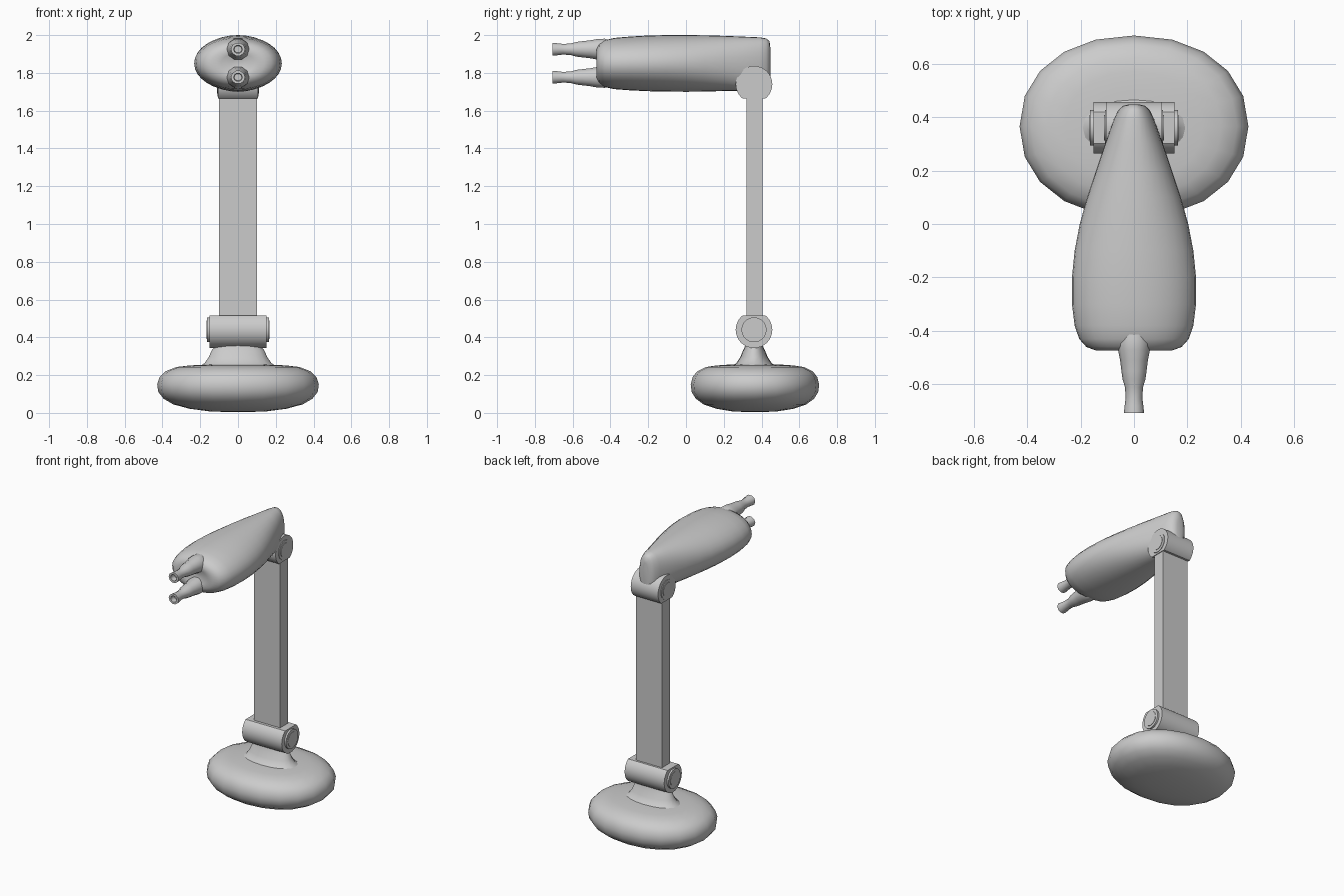
import bpy, bmesh, math

if "Cube" in bpy.data.objects:
    bpy.data.objects.remove(bpy.data.objects["Cube"])

grey = bpy.data.materials.new("soft grey")
grey.diffuse_color = (0.6, 0.6, 0.6, 1)
grey.use_nodes = True
grey.node_tree.nodes["Principled BSDF"].inputs["Base Color"].default_value = grey.diffuse_color
TAU = 2 * math.pi


def finish(bm, name, angle=40):
    bmesh.ops.recalc_face_normals(bm, faces=bm.faces)
    me = bpy.data.meshes.new(name)
    bm.to_mesh(me)
    bm.free()
    ob = bpy.data.objects.new(name, me)
    bpy.context.collection.objects.link(ob)
    me.materials.append(grey)
    bpy.ops.object.select_all(action='DESELECT')
    ob.select_set(True)
    bpy.context.view_layer.objects.active = ob
    bpy.ops.object.shade_smooth_by_angle(angle=math.radians(angle))
    return ob


def spow(v, e):
    return math.copysign(abs(v) ** e, v)


def loft(name, rings, angle=40):
    """Skin a list of point rings and cap both ends."""
    bm = bmesh.new()
    rows = [[bm.verts.new(p) for p in ring] for ring in rings]
    n = len(rows[0])
    for a, b in zip(rows, rows[1:]):
        for i in range(n):
            j = (i + 1) % n
            bm.faces.new((a[i], a[j], b[j], b[i]))
    bm.faces.new(rows[0])
    bm.faces.new(rows[-1])
    return finish(bm, name, angle)


def flat_ring(rx, ry, z, y=0.365, n=20, e=0.93):
    return [(rx * spow(math.cos(TAU * i / n), e),
             y + ry * spow(math.sin(TAU * i / n), e), z) for i in range(n)]


def upright_ring(y, rx, z0, z1, e=1.0, n=32):
    zc, rz = (z0 + z1) / 2, (z1 - z0) / 2
    return [(rx * spow(math.cos(TAU * i / n), e), y,
             zc + rz * spow(math.sin(TAU * i / n), e)) for i in range(n)]


def x_cylinder(name, half, r, z, y=0.36, n=32):
    rings = [[(x, y + r * math.cos(TAU * i / n), z + r * math.sin(TAU * i / n))
              for i in range(n)] for x in (-half, half)]
    return loft(name, rings)


def box(name, x, y0, y1, z0, z1):
    return loft(name, [[(-x, y0, z), (x, y0, z), (x, y1, z), (-x, y1, z)]
                       for z in (z0, z1)])


# Cushion-shaped base: radius factor and height
base = [(0.08, 0.004), (0.35, 0.008), (0.6, 0.022), (0.8, 0.045), (0.92, 0.075),
        (0.985, 0.11), (1.0, 0.15), (0.97, 0.19), (0.9, 0.22), (0.76, 0.243),
        (0.6, 0.251), (0.4, 0.256), (0.1, 0.258)]
loft("base", [flat_ring(0.428 * f, 0.34 * f, z) for f, z in base])

# Flared neck rising from the base
loft("neck", [flat_ring(rx, ry, z, 0.36) for rx, ry, z in
              [(0.21, 0.125, 0.245), (0.178, 0.095, 0.262), (0.155, 0.073, 0.295),
               (0.14, 0.058, 0.33), (0.115, 0.045, 0.36), (0.1, 0.04, 0.4)]])

# Arm and its two hinges
box("arm", 0.1, 0.32, 0.405, 0.46, 1.72)
for label, half, z, out in (("lower", 0.152, 0.44, 0.012), ("upper", 0.105, 1.74, 0.004)):
    body = x_cylinder(label + "_hinge", half, 0.097, z)
    # The barrel is shaved flat where the arm enters it
    s = 1 if label == "lower" else -1
    bm = bmesh.new()
    bm.from_mesh(body.data)
    cut = bmesh.ops.bisect_plane(bm, geom=bm.verts[:] + bm.edges[:] + bm.faces[:],
                                 plane_co=(0, 0, z + s * 0.076), plane_no=(0, 0, s),
                                 clear_outer=True)
    bmesh.ops.edgeloop_fill(bm, edges=[e for e in cut["geom_cut"]
                                       if isinstance(e, bmesh.types.BMEdge)])
    bmesh.ops.recalc_face_normals(bm, faces=bm.faces)
    bm.to_mesh(body.data)
    bm.free()
    x_cylinder(label + "_hinge_cap", half + out, 0.066, z)
    x_cylinder(label + "_hinge_pin", half + out + 0.003, 0.048, z)

# Head: station along y, half width, bottom, top, squareness
head = [(0.447, 0.02, 1.76, 1.93, 1), (0.442, 0.042, 1.725, 1.968, 0.9),
        (0.425, 0.06, 1.708, 1.982, 0.85), (0.39, 0.076, 1.703, 1.988, 0.85),
        (0.3, 0.108, 1.705, 1.992, 0.88), (0.2, 0.142, 1.704, 1.996, 0.92),
        (0.1, 0.175, 1.701, 1.999, 0.96), (0, 0.203, 1.7, 2.0, 1),
        (-0.1, 0.222, 1.701, 2.0, 1), (-0.2, 0.232, 1.703, 1.998, 1),
        (-0.3, 0.232, 1.708, 1.992, 1), (-0.38, 0.222, 1.714, 1.985, 1),
        (-0.43, 0.205, 1.725, 1.973, 0.98), (-0.46, 0.178, 1.745, 1.955, 0.95),
        (-0.474, 0.14, 1.77, 1.93, 0.95), (-0.472, 0.09, 1.795, 1.905, 1),
        (-0.455, 0.035, 1.82, 1.88, 1)]
loft("head", [upright_ring(*h) for h in head], angle=60)

# Paired hollow nozzles: station along y and radius, returning inside the bore
nozzle = [(-0.36, 0.04), (-0.43, 0.062), (-0.47, 0.06), (-0.51, 0.052), (-0.55, 0.047),
          (-0.58, 0.043), (-0.61, 0.034), (-0.65, 0.031), (-0.68, 0.035),
          (-0.707, 0.038), (-0.707, 0.023), (-0.67, 0.02)]
for label, zc in (("upper", 1.925), ("lower", 1.777)):
    loft(label + "_nozzle", [upright_ring(y, r, zc - r * 0.95, zc + r * 0.95, n=10)
                             for y, r in nozzle])
